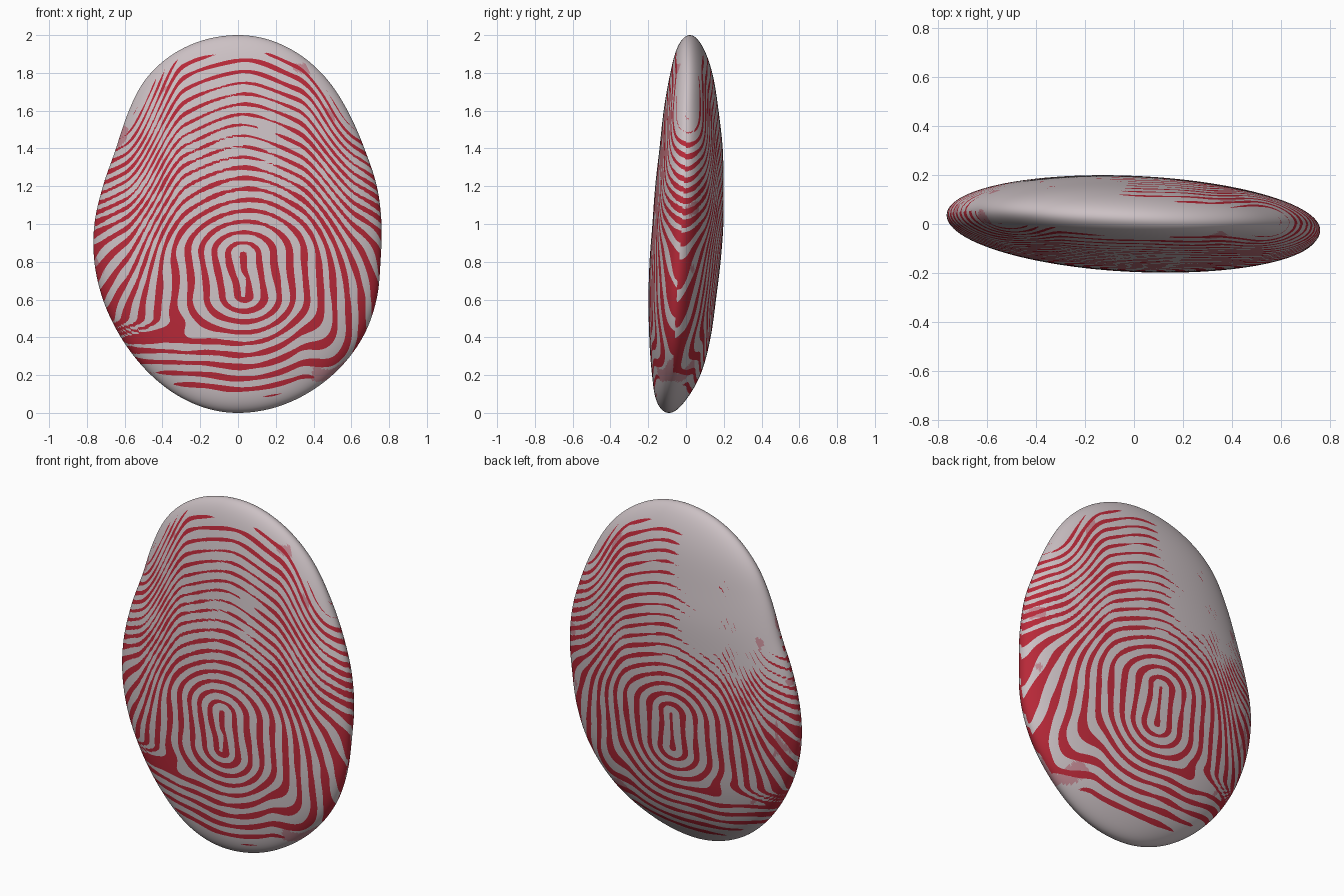
import bpy, bmesh, math
from mathutils import Vector, noise

if "Cube" in bpy.data.objects:
    bpy.data.objects.remove(bpy.data.objects["Cube"])

# Body profiles, sampled every 0.2 in height from z = 0 to z = 2
RIGHT = [.825, .833, .825, .80, .77, .76, .75, .73, .725, .735, .74]
LEFT = [.76, .767, .775, .78, .776, .76, .73, .705, .722, .768, .80]
DEPTH = [.215, .21, .20, .192, .189, .185, .182, .18, .179, .182, .19]
MIDDLE = [-.09, -.052, -.032, -.02, -.005, .01, .018, .027, .027, .028, .02]


def sample(table, z):
    """Smooth (Catmull-Rom) lookup in a profile table."""
    f = max(0.0, min(9.9999, z * 5))
    i = int(f)
    t = f - i
    a, b, c, d = (table[max(0, min(10, i + k))] for k in (-1, 0, 1, 2))
    return b + .5 * t * (c - a + t * (2 * a - 5 * b + 4 * c - d + t * (3 * (b - c) + d - a)))


def smooth(v, lo, hi):
    t = max(0.0, min(1.0, (v - lo) / (hi - lo)))
    return t * t * (3 - 2 * t)


def body_point(s):
    """Unit sphere to tilted egg-shaped pad."""
    z = 1 + s.z
    k = smooth(s.x, -.25, .25)
    x = s.x * (sample(LEFT, z) * (1 - k) + sample(RIGHT, z) * k)
    return Vector((x, s.y * sample(DEPTH, z) + sample(MIDDLE, z) - .043 * x, z))


def ridge(s, p):
    """Positive inside a red ridge line: whorl, arches above, flat lines below."""
    x, z = p.x, p.z
    front = s.y < 0
    dx = x + .03 * s.y
    n = noise.noise(p * 3.5)
    base = (1 - smooth(z, .33, .5)) * smooth(-x, 0, .3)
    drop = (.36 if x < 0 else .2) * smooth(abs(dx), .3, .62) * (1 - base)
    dz = z - .73 + drop
    ez = math.copysign(max(abs(dz) - .11, 0), dz)
    whorl = math.hypot(dx * (1 - .6 * base) / .077, ez / .057)
    whorl += 6.5 * (math.sqrt(dx * dx + .02) - .14) * smooth(z, .85, 1.6)
    phase = whorl + .35 * n
    if front:
        phase -= math.atan2(dx, dz) / math.tau
    # line thickness
    rim = abs(s.y)
    t = .12 + .55 * noise.noise(p * 9 + Vector((5, 2, 8)))
    t += .45 * smooth(z, 1.0, 1.5) * (1 - smooth(abs(x), .15, .4))
    t -= .65 * (1 - smooth(rim, .1, .45)) * smooth(z, .2, .35) * (1 - smooth(z, .8, 1.3))
    t += 1.6 * smooth(z, 1.87, 1.97) + 1.6 * (1 - smooth(z, .03, .12))
    t += 1.2 * (1 - smooth(rim, .2, .45)) * (smooth(z, 1.35, 1.6) + 1 - smooth(z, .15, .3))
    if not front:
        t += .9 * smooth(z, 1.05, 1.4) * smooth(-x, 0, .25)
    return math.cos(math.tau * phase) - t


def material(name, rgb):
    m = bpy.data.materials.new(name)
    m.diffuse_color = (*rgb, 1)
    m.use_nodes = True
    m.node_tree.nodes["Principled BSDF"].inputs["Base Color"].default_value = m.diffuse_color
    return m


# Base pad sphere
src = bmesh.new()
bmesh.ops.create_icosphere(src, subdivisions=7, radius=1)
src.verts.ensure_lookup_table()
sphere = [v.co.normalized() for v in src.verts]
verts = [body_point(s) for s in sphere]
value = [ridge(s, p) for s, p in zip(sphere, verts)]
faces, mats, cuts = [], [], {}


def cut(a, b):
    """Vertex where a ridge outline crosses edge a-b."""
    key = (min(a, b), max(a, b))
    if key not in cuts:
        a, b = key
        t = max(.05, min(.95, value[a] / (value[a] - value[b])))
        cuts[key] = len(verts)
        verts.append(verts[a].lerp(verts[b], t))
    return cuts[key]


# Cut every face along the ridge outlines
for f in src.faces:
    ids = [v.index for v in f.verts]
    s = sphere[ids[0]]
    p = verts[ids[0]]
    smudge = (abs(s.y) < .5 and .15 < p.z < 1.85
              and noise.noise(p * 7 + Vector((1, 9, 4))) > .36)
    for red in (True, False):
        poly = []
        for a, b in zip(ids, ids[1:] + ids[:1]):
            if (value[a] > 0) == red:
                poly.append(a)
            if (value[a] > 0) != (value[b] > 0):
                poly.append(cut(a, b))
        if len(poly) > 2:
            faces.append(poly)
            mats.append(1 if red else 2 if smudge else 0)
src.free()

# Final object
mesh = bpy.data.meshes.new("fingerprint_pad")
mesh.from_pydata([tuple(v) for v in verts], [], faces)
mesh.materials.append(material("pale grey", (.60, .53, .55)))
mesh.materials.append(material("ridge red", (.48, .022, .04)))
mesh.materials.append(material("smudge pink", (.53, .25, .29)))
mesh.polygons.foreach_set("material_index", mats)
mesh.polygons.foreach_set("use_smooth", [True] * len(faces))
mesh.update()
pad = bpy.data.objects.new("fingerprint_pad", mesh)
bpy.context.collection.objects.link(pad)
